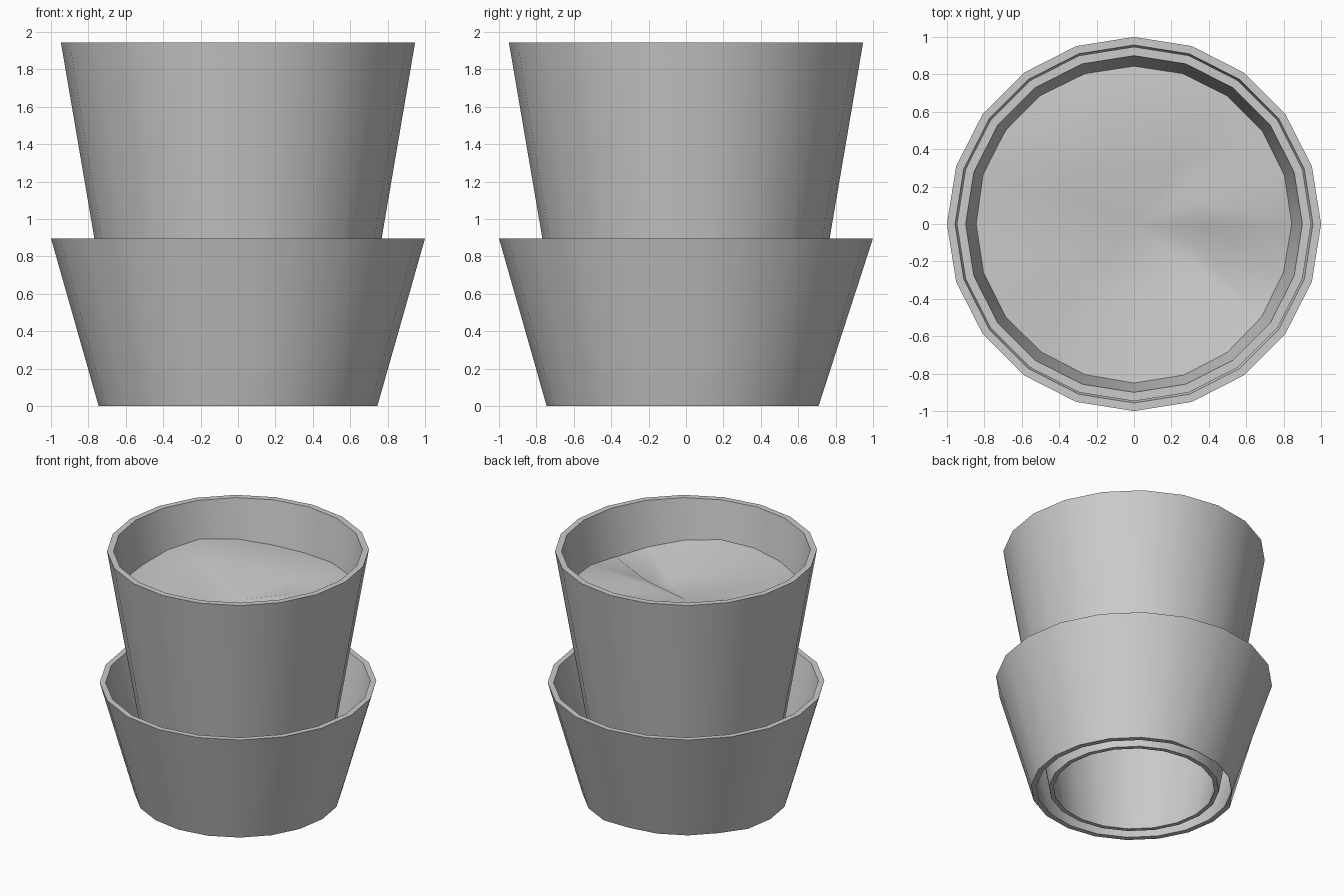
import bpy, bmesh, math

if "Cube" in bpy.data.objects:
    bpy.data.objects.remove(bpy.data.objects["Cube"])

N = 20


def ring(bm, r, z):
    return [bm.verts.new((r * math.cos(2 * math.pi * i / N),
                          r * math.sin(2 * math.pi * i / N), z)) for i in range(N)]


def bridge(bm, a, b):
    for i in range(N):
        j = (i + 1) % N
        bm.faces.new((a[i], a[j], b[j], b[i]))


def finish(bm, name):
    bmesh.ops.recalc_face_normals(bm, faces=bm.faces[:])
    me = bpy.data.meshes.new(name)
    bm.to_mesh(me)
    bm.free()
    ob = bpy.data.objects.new(name, me)
    bpy.context.collection.objects.link(ob)
    bpy.ops.object.select_all(action='DESELECT')
    ob.select_set(True)
    bpy.context.view_layer.objects.active = ob
    bpy.ops.object.shade_smooth_by_angle(angle=math.radians(35))
    return ob


def tapered_tube(name, profile, worn=()):
    """Closed wall profile (radius, z) turned around the z axis."""
    bm = bmesh.new()
    rings = [ring(bm, r, z) for r, z in profile]
    for k in range(len(rings)):
        bridge(bm, rings[k], rings[(k + 1) % len(rings)])
    for i in worn:  # worn-in stretch of the foot
        rings[0][i].co.x *= 0.95
        rings[0][i].co.y *= 0.95
    return finish(bm, name)


# Wide outer planter and tall inner pot, both open at the bottom
tapered_tube("outer_planter", [(0.745, 0), (1.0, 0.897), (0.957, 0.897), (0.705, 0)],
             worn=(5, 6, 7, 8))
tapered_tube("inner_pot", [(0.615, 0), (0.947, 1.945), (0.90, 1.945), (0.582, 0)])

# Uneven soil surface with a dip in the middle and a gully to one side
edge_z = [1.60, 1.61, 1.62, 1.62, 1.61, 1.60, 1.61, 1.64, 1.66, 1.63,
          1.60, 1.61, 1.62, 1.61, 1.62, 1.64, 1.65, 1.63, 1.60, 1.58]
bm = bmesh.new()
edge = ring(bm, 0.85, 0)
mid = ring(bm, 0.36, 0)
for i in range(N):
    a = 2 * math.pi * i / N
    edge[i].co.z = edge_z[i]
    gully = 0.06 * max(0, math.cos(a - math.radians(335))) ** 12
    mid[i].co.z = 1.625 + 0.045 * math.cos(a - math.radians(140)) - gully
    if i in (0, 1):
        mid[i].co.z += 0.04
bridge(bm, edge, mid)
centre = bm.verts.new((0, 0, 1.55))
for i in range(N):
    bm.faces.new((mid[i], mid[(i + 1) % N], centre))
finish(bm, "soil")
